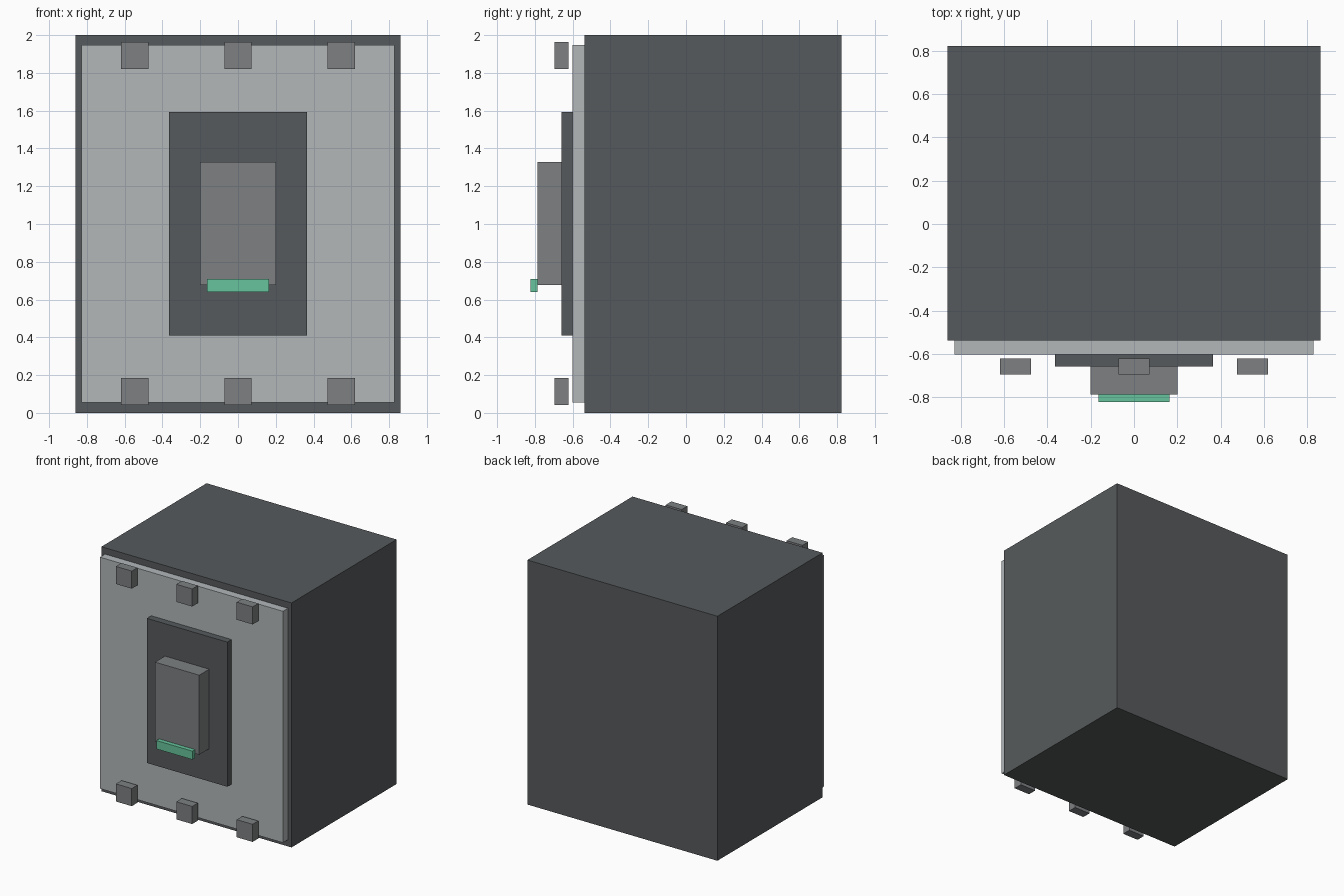
import bpy

if "Cube" in bpy.data.objects:
    bpy.data.objects.remove(bpy.data.objects["Cube"])


def material(name, rgb):
    """Flat material from 0-255 sRGB values."""
    m = bpy.data.materials.new(name)
    lin = [((c / 255 + 0.055) / 1.055) ** 2.4 for c in rgb]
    m.diffuse_color = (*lin, 1.0)
    m.use_nodes = True
    m.node_tree.nodes["Principled BSDF"].inputs["Base Color"].default_value = m.diffuse_color
    return m


def box(name, x, y, z, mat):
    """Axis-aligned box from (min, max) ranges."""
    ranges = (x, y, z)
    bpy.ops.mesh.primitive_cube_add(size=1)
    ob = bpy.context.object
    ob.name = name
    ob.location = [(a + b) / 2 for a, b in ranges]
    ob.scale = [b - a for a, b in ranges]
    bpy.ops.object.transform_apply(location=True, rotation=True, scale=True)
    ob.data.materials.append(mat)
    return ob


dark = material("dark grey", (86, 90, 92))
light = material("light grey", (178, 183, 185))
mid = material("mid grey", (125, 128, 130))
green = material("green", (102, 196, 156))

# Main cabinet and stacked front layers
box("cabinet", (-0.86, 0.86), (-0.537, 0.822), (0, 2), dark)
box("front_plate", (-0.828, 0.828), (-0.602, -0.537), (0.055, 1.948), light)
box("centre_panel", (-0.364, 0.364), (-0.658, -0.602), (0.41, 1.593), dark)
box("lock_box", (-0.2, 0.2), (-0.787, -0.658), (0.677, 1.328), mid)
box("light_strip", (-0.163, 0.163), (-0.822, -0.787), (0.641, 0.71), green)

# Rows of bolts along the bottom and top edges
for row, z in (("bottom", 0.113), ("top", 1.892)):
    for side, x in (("left", -0.547), ("middle", 0), ("right", 0.547)):
        box(f"{row}_{side}_bolt", (x - 0.072, x + 0.072),
            (-0.695, -0.622), (z - 0.072, z + 0.072), mid)
